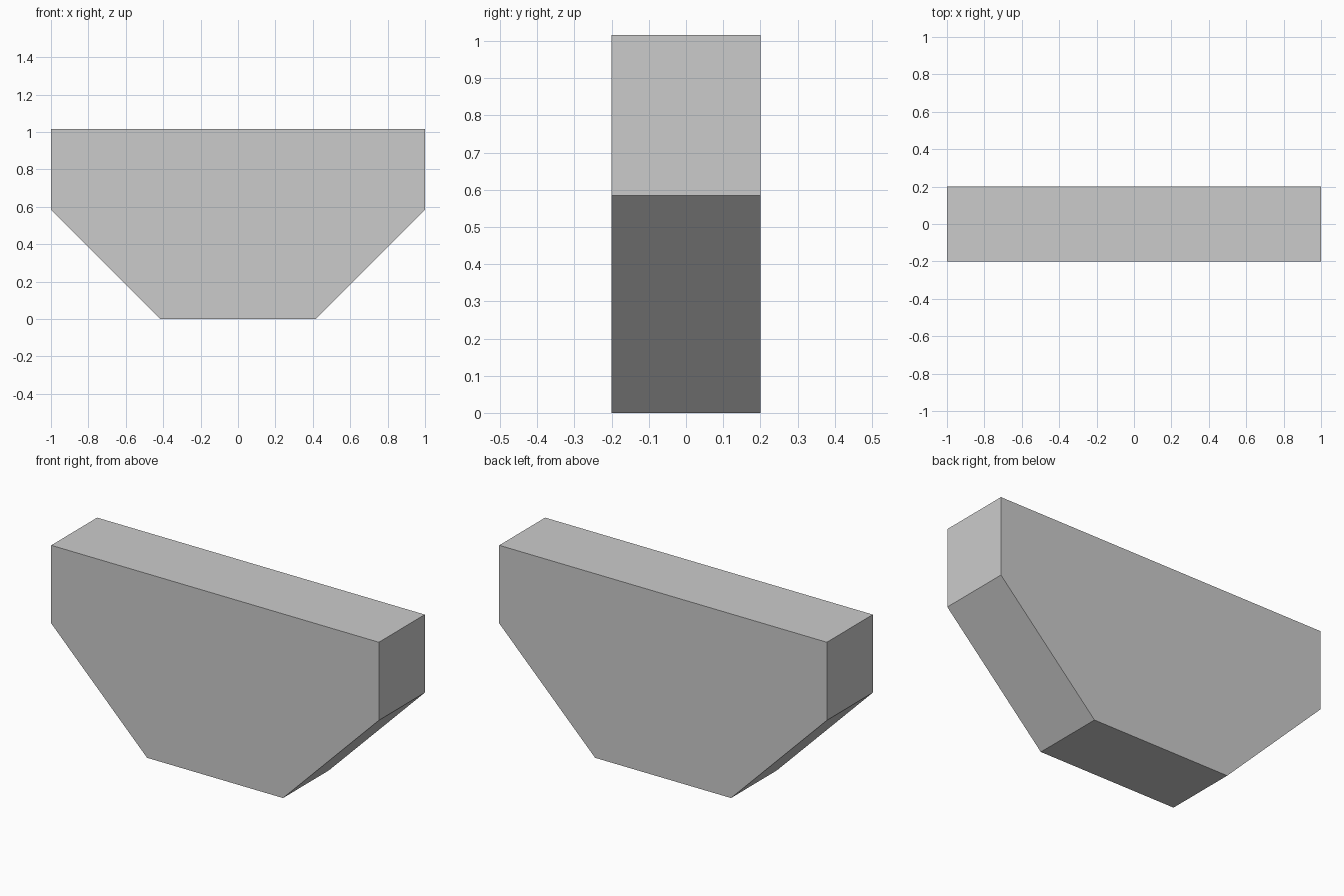
import bpy
import bmesh

if "Cube" in bpy.data.objects:
    bpy.data.objects.remove(bpy.data.objects["Cube"])

DEPTH = 0.40

# Right half of the chamfered front outline (x, z), mirrored to the left
half = [(0.415, 0.0), (1.0, 0.585), (1.0, 1.016)]
outline = half + [(-x, z) for x, z in reversed(half)]

# Extrude the outline from front to back
bm = bmesh.new()
front = bm.faces.new([bm.verts.new((x, -DEPTH / 2, z)) for x, z in outline])
result = bmesh.ops.extrude_face_region(bm, geom=[front], use_keep_orig=True)
back_verts = [g for g in result["geom"] if isinstance(g, bmesh.types.BMVert)]
bmesh.ops.translate(bm, verts=back_verts, vec=(0, DEPTH, 0))
bmesh.ops.recalc_face_normals(bm, faces=bm.faces)

mesh = bpy.data.meshes.new("chamfered_block")
bm.to_mesh(mesh)
bm.free()
block = bpy.data.objects.new("chamfered_block", mesh)
bpy.context.collection.objects.link(block)
